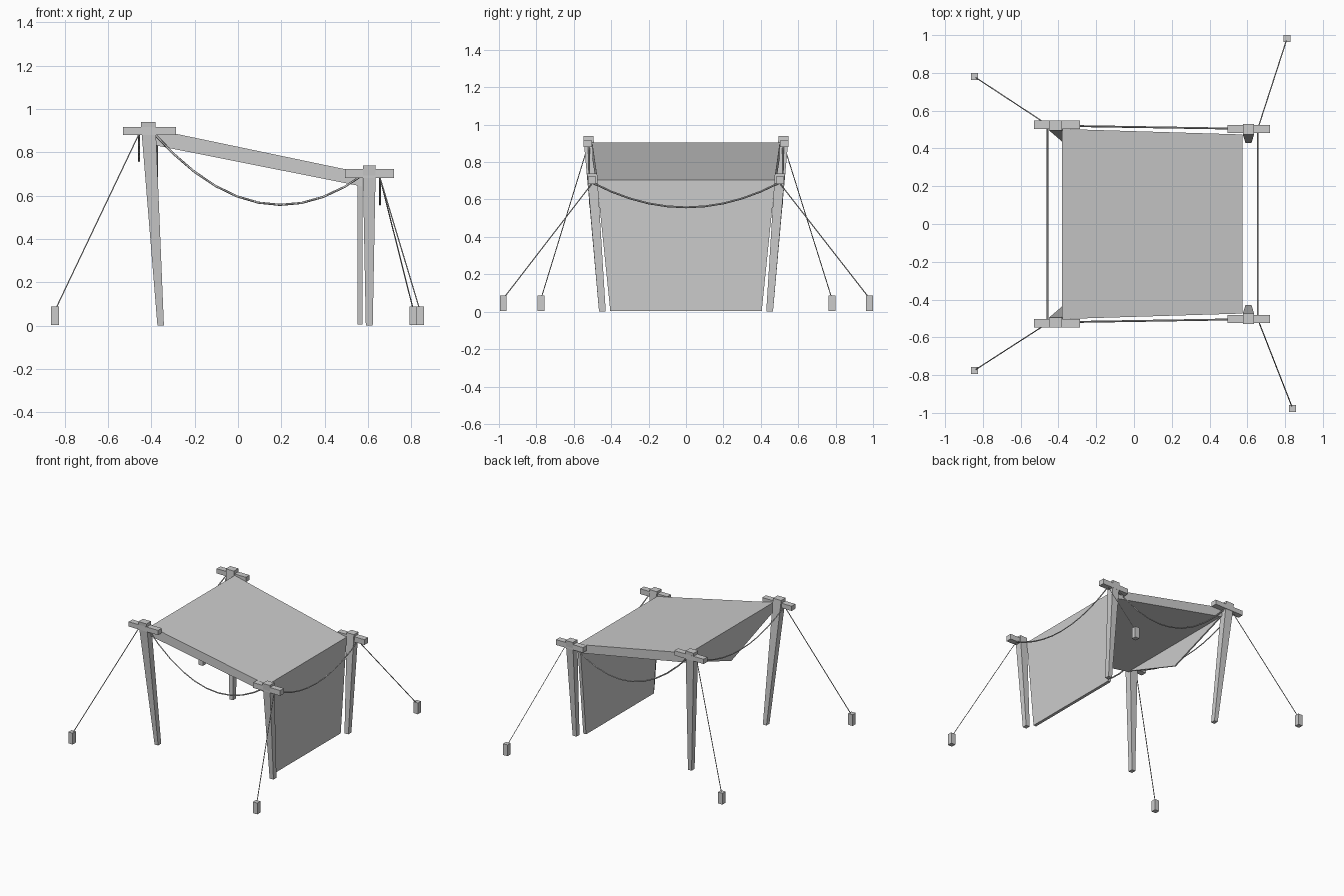
import bpy
import bmesh
from mathutils import Vector

cube = bpy.data.objects.get("Cube")
if cube:
    bpy.data.objects.remove(cube, do_unlink=True)

# One plain grey for everything
GREY = (0.6, 0.6, 0.6, 1)
grey = bpy.data.materials.new("plain grey")
grey.use_nodes = True
grey.diffuse_color = GREY
grey.node_tree.nodes["Principled BSDF"].inputs["Base Color"].default_value = GREY


def finish(name, bm):
    bmesh.ops.recalc_face_normals(bm, faces=bm.faces)
    mesh = bpy.data.meshes.new(name)
    bm.to_mesh(mesh)
    bm.free()
    mesh.materials.append(grey)
    obj = bpy.data.objects.new(name, mesh)
    bpy.context.collection.objects.link(obj)
    return obj


def loft(name, ring_a, ring_b):
    """Solid between two matching outlines."""
    bm = bmesh.new()
    a = [bm.verts.new(p) for p in ring_a]
    b = [bm.verts.new(p) for p in ring_b]
    bm.faces.new(a)
    bm.faces.new(b)
    n = len(a)
    for i in range(n):
        j = (i + 1) % n
        bm.faces.new((a[i], a[j], b[j], b[i]))
    return finish(name, bm)


def rect(centre, sx, sy):
    c = Vector(centre)
    return [c + Vector((x * sx / 2, y * sy / 2, 0))
            for x, y in ((-1, -1), (1, -1), (1, 1), (-1, 1))]


def beam(name, low, low_size, high, high_size):
    return loft(name, rect(low, *low_size), rect(high, *high_size))


def rope(name, points, radius):
    curve = bpy.data.curves.new(name, "CURVE")
    curve.dimensions = "3D"
    curve.bevel_depth = radius
    curve.bevel_resolution = 0
    curve.use_fill_caps = True
    spline = curve.splines.new("POLY")
    spline.points.add(len(points) - 1)
    for p, co in zip(spline.points, points):
        p.co = (*co, 1)
    curve.materials.append(grey)
    obj = bpy.data.objects.new(name, curve)
    bpy.context.collection.objects.link(obj)
    bpy.ops.object.select_all(action="DESELECT")
    obj.select_set(True)
    bpy.context.view_layer.objects.active = obj
    bpy.ops.object.convert(target="MESH")


def sag_rope(name, a, b, sag, steps=10):
    a, b = Vector(a), Vector(b)
    points = []
    for i in range(steps + 1):
        t = i / steps
        p = a.lerp(b, t)
        p.z -= sag * 4 * t * (1 - t)
        points.append(p)
    rope(name, points, 0.005)


# Posts, cross bars, stakes and guy ropes at the four corners
STAKES = {("tall", 1): (-0.845, 0.78), ("tall", -1): (-0.845, -0.775),
          ("short", 1): (0.81, 0.982), ("short", -1): (0.84, -0.977)}
for side, end in ((-1, "front"), (1, "back")):
    beam(f"tall_post_{end}", (-0.357, side * 0.447, 0), (0.03, 0.036),
         (-0.415, side * 0.522, 0.94), (0.068, 0.054))
    beam(f"short_post_{end}", (0.606, side * 0.447, 0), (0.032, 0.036),
         (0.606, side * 0.502, 0.74), (0.06, 0.054))
    beam(f"tall_cross_bar_{end}", (-0.408, side * 0.525, 0.88), (0.245, 0.044),
         (-0.408, side * 0.525, 0.916), (0.245, 0.044))
    beam(f"short_cross_bar_{end}", (0.607, side * 0.503, 0.682), (0.226, 0.044),
         (0.607, side * 0.503, 0.722), (0.226, 0.044))
    sag_rope(f"sagging_rope_{end}", (-0.4, side * 0.52, 0.9),
             (0.59, side * 0.504, 0.705), 0.235)
    for kind, top in (("tall", (-0.457, side * 0.525, 0.885)),
                      ("short", (0.655, side * 0.503, 0.685))):
        x, y = STAKES[kind, side]
        beam(f"{kind}_stake_{end}", (x, y, 0.003), (0.037, 0.037),
             (x, y, 0.088), (0.037, 0.037))
        foot = Vector((x, y, 0.07))
        inward = (Vector(top) - foot).normalized() * 0.02
        rope(f"{kind}_guy_rope_{end}", [top, foot + inward], 0.003)

# Ropes hanging across the two ends
sag_rope("tall_end_rope", (-0.457, -0.52, 0.885), (-0.457, 0.52, 0.885), 0.125)
sag_rope("short_end_rope", (0.655, -0.5, 0.69), (0.655, 0.5, 0.69), 0.132)


# Sloping roof slab
def roof_end(x, half, top, bottom):
    return [(x, -half, bottom), (x, half, bottom), (x, half, top), (x, -half, top)]


loft("roof", roof_end(-0.38, 0.503, 0.905, 0.832), roof_end(0.575, 0.474, 0.705, 0.642))


# Long curtain at the short end
def curtain_side(x):
    return [(x, -0.405, 0.005), (x, 0.405, 0.005), (x, 0.472, 0.66), (x, -0.472, 0.66)]


loft("curtain", curtain_side(0.552), curtain_side(0.575))


# Pointed flap at the tall end
def flap_side(x):
    return [(x, -0.5, 0.835), (x, 0, 0.655), (x, 0.5, 0.835)]


loft("pointed_flap", flap_side(-0.38), flap_side(-0.37))
